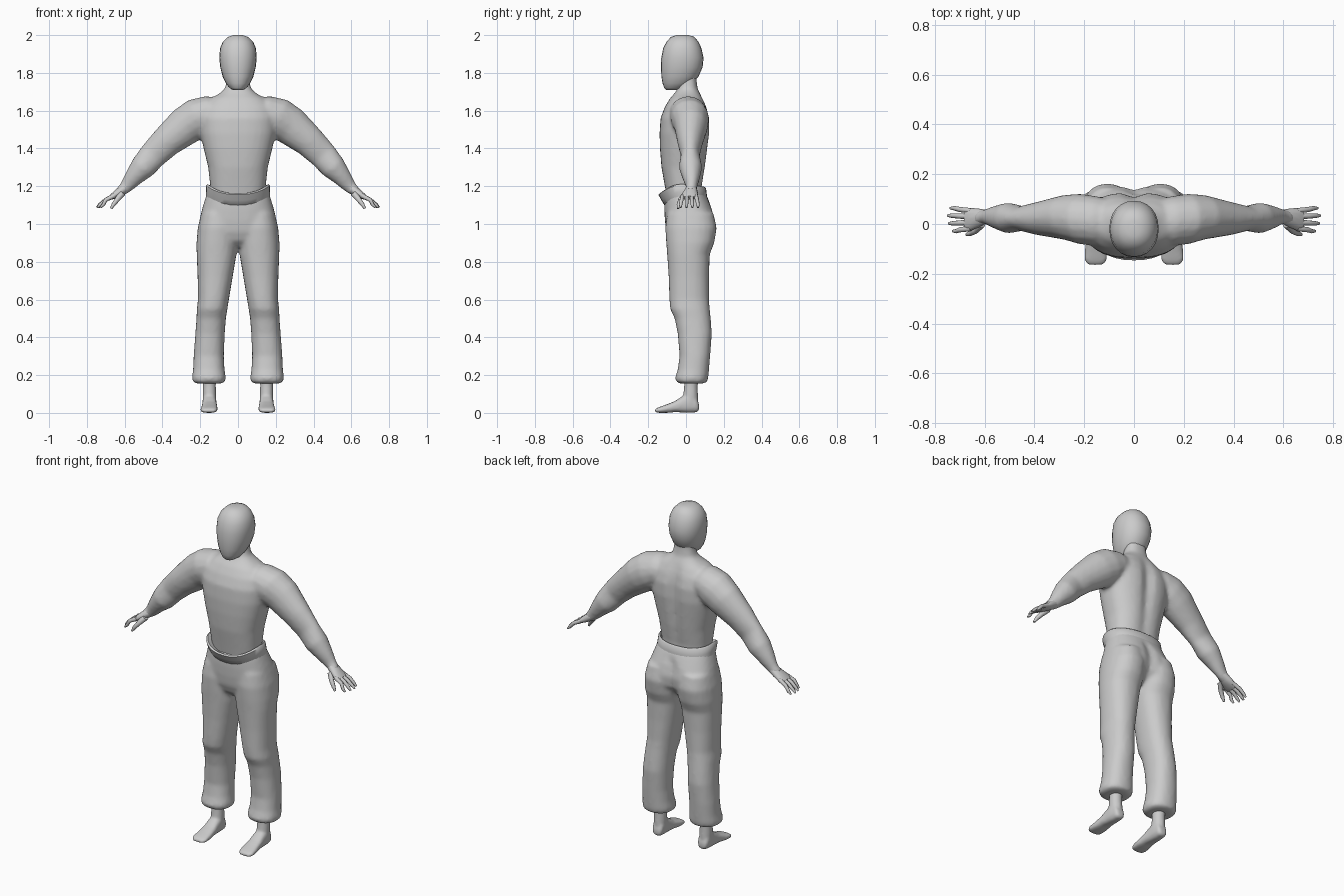
import bpy, bmesh, math
from mathutils import Vector

grey = bpy.data.materials.new("plain grey")
grey.diffuse_color = (0.6, 0.6, 0.6, 1)


def loft(bm, rings, close=False):
    """Skin a list of point rings; cap the ends, or join last to first."""
    vs = [[bm.verts.new(p) for p in r] for r in rings]
    n = len(vs[0])
    pairs = list(zip(vs, vs[1:])) + ([(vs[-1], vs[0])] if close else [])
    for a, b in pairs:
        for i in range(n):
            j = (i + 1) % n
            bm.faces.new((a[i], a[j], b[j], b[i]))
    if not close:
        bm.faces.new(vs[0][::-1])
        bm.faces.new(vs[-1])


def sup(t, p):
    c, s = math.cos(t), math.sin(t)
    return (math.copysign(abs(c) ** (2 / p), c), math.copysign(abs(s) ** (2 / p), s))


def level(z, x0, x1, y0, y1, n=24, p=2.3, spine=0.0, dip=0.0):
    """Horizontal section with optional spine groove and front dip."""
    pts = []
    for i in range(n):
        c, s = sup(2 * math.pi * i / n, p)
        x, y = (x0 + x1) / 2 + c * (x1 - x0) / 2, (y0 + y1) / 2 + s * (y1 - y0) / 2
        if s > 0:
            y -= spine * math.exp(-(x / 0.035) ** 2)
        pts.append(Vector((x, y, z - dip * max(0, -s) ** 2 - 0.3 * dip * max(0, s))))
    return pts


def limb(path, side, n=16):
    """Sections square to a path of (x, y, z, half depth, half thickness)."""
    rings = []
    for k, (x, y, z, d, h) in enumerate(path):
        a, b = path[max(0, k - 1)], path[min(len(path) - 1, k + 1)]
        t = Vector((b[0] - a[0], 0, b[2] - a[2])).normalized()
        ring = []
        for i in range(n):
            c, s = sup(2 * math.pi * i / n, 2)
            ring.append(Vector((side * (x - t.z * s * h), y + c * d, z + t.x * s * h)))
        rings.append(ring)
    return rings


def finish(name, bm, voxel=0, angle=60):
    bmesh.ops.recalc_face_normals(bm, faces=bm.faces)
    me = bpy.data.meshes.new(name)
    bm.to_mesh(me)
    bm.free()
    me.materials.append(grey)
    ob = bpy.data.objects.new(name, me)
    bpy.context.collection.objects.link(ob)
    bpy.context.view_layer.objects.active = ob
    ob.select_set(True)
    bpy.ops.object.shade_smooth_by_angle(angle=math.radians(angle))
    ob.select_set(False)
    if voxel:  # fuse overlapping volumes into one soft skin
        m = ob.modifiers.new("fuse", 'REMESH')
        m.mode, m.voxel_size, m.use_smooth_shade = 'VOXEL', voxel, True
        m = ob.modifiers.new("soften", 'SMOOTH')
        m.factor, m.iterations = 0.5, 5
    return ob


# upper body: torso, neck and both arms
bm = bmesh.new()
torso = [(1.10, .140, -.095, .085, .006), (1.20, .147, -.112, .088, .010),
         (1.30, .158, -.130, .105, .014), (1.40, .182, -.138, .118, .018),
         (1.48, .200, -.140, .128, .022), (1.56, .205, -.135, .128, .022),
         (1.62, .190, -.112, .112, .014), (1.665, .145, -.085, .090, .006),
         (1.69, .100, -.062, .075, 0), (1.715, .070, -.045, .062, 0),
         (1.76, .060, -.035, .056, 0), (1.82, .058, -.035, .058, 0)]
loft(bm, [level(z, -w, w, f, b, 32, 2.4, g) for z, w, f, b, g in torso])
arm = [(.08, .01, 1.59, .085, .075), (.15, .012, 1.585, .100, .095), (.215, .02, 1.56, .102, .108),
       (.28, .027, 1.518, .090, .103), (.38, .022, 1.435, .068, .084),
       (.45, .022, 1.365, .050, .075), (.505, .024, 1.30, .062, .068),
       (.55, .027, 1.25, .048, .051), (.595, .03, 1.195, .029, .035), (.625, .025, 1.17, .030, .027)]
for side in (-1, 1):
    loft(bm, limb(arm, side))
finish("upper_body", bm, 0.011)

# head, a smooth egg with a flat jaw
bm = bmesh.new()
head = [(2.0, .025, -.05, .015), (1.99, .055, -.08, .045), (1.965, .080, -.103, .066),
        (1.93, .095, -.121, .082), (1.88, .099, -.131, .093), (1.83, .094, -.133, .088),
        (1.78, .081, -.130, .066), (1.745, .064, -.124, .035), (1.72, .045, -.115, .0),
        (1.71, .028, -.105, -.04)]
loft(bm, [level(z, -w, w, f, b, 24, 2.15) for z, w, f, b in head])
finish("head", bm)

# hands: palm, four fingers and a thumb
for side, label in ((-1, "left"), (1, "right")):
    bm = bmesh.new()
    loft(bm, limb([(.59, .03, 1.195, .026, .028), (.625, .024, 1.17, .038, .024),
                   (.66, .018, 1.148, .047, .017), (.678, .018, 1.138, .044, .011)], side, 12))
    for k, (y, tip) in enumerate(((-.018, .728), (.006, .744), (.030, .748), (.053, .738))):
        ty = y + (k - 1.5) * .007
        loft(bm, limb([(.655, y, 1.15, .011, .012), (.70, (y + ty) / 2, 1.128, .0105, .011),
                       (tip - .015, ty, 1.102, .009, .009), (tip, ty, 1.087, .005, .005)], side, 8))
    loft(bm, limb([(.61, .0, 1.165, .016, .018), (.635, -.026, 1.135, .014, .014),
                   (.658, -.038, 1.105, .011, .011), (.672, -.042, 1.082, .006, .006)], side, 8))
    finish(label + "_hand", bm)

# trousers: hips and both legs
bm = bmesh.new()
hips = [(1.185, .158, -.110, .098), (1.14, .172, -.114, .115), (1.08, .190, -.115, .142),
        (1.02, .203, -.112, .156), (.96, .205, -.105, .150), (.91, .190, -.085, .115),
        (.88, .15, -.05, .07)]
loft(bm, [level(z, -w, w, f, b, 32, 2.4, .02 if z < 1.1 else 0, .04 if z > 1.18 else 0)
          for z, w, f, b in hips])
leg = [(1.06, .01, .195, -.10, .145), (.98, .0, .213, -.110, .163), (.90, .002, .220, -.105, .150),
       (.84, .008, .219, -.100, .126), (.72, .028, .214, -.092, .122), (.60, .048, .212, -.088, .122),
       (.55, .056, .218, -.084, .126), (.50, .064, .220, -.060, .131), (.42, .070, .226, -.044, .137),
       (.30, .075, .235, -.034, .128), (.23, .071, .238, -.044, .122),
       (.185, .064, .244, -.058, .118), (.165, .068, .240, -.052, .112), (.155, .085, .22, -.035, .095)]
for side in (-1, 1):
    loft(bm, [level(z, side * i, side * o, f, b, 24, 2.25) for z, i, o, f, b in leg])
finish("trousers", bm, 0.011)

# waistband, flared and dipping at the front
bm = bmesh.new()
band = [(1.145, .170, -.112, .112, .05), (1.17, .170, -.130, .110, .045), (1.205, .168, -.146, .106, .05),
        (1.212, .160, -.138, .098, .05), (1.19, .140, -.100, .080, .05), (1.14, .145, -.100, .085, .05)]
loft(bm, [level(z, -w, w, f, b, 32, 2.3, 0, d) for z, w, f, b, d in band], close=True)
finish("waistband", bm, angle=50)

# bare feet with ankles
foot = [(.069, .128, .172, .012, .045), (.055, .118, .182, .003, .085), (.02, .114, .188, .0, .11),
        (-.02, .113, .189, .002, .088), (-.06, .110, .192, .004, .062), (-.10, .107, .197, .0, .046),
        (-.14, .108, .200, .0, .032), (-.158, .115, .193, .002, .024), (-.165, .13, .18, .006, .016)]
for side, label in ((-1, "left"), (1, "right")):
    bm = bmesh.new()
    rings = []
    for y, i, o, lo, hi in foot:
        flat = level(y, side * i, side * o, lo, hi, 16, 2.6)
        rings.append([Vector((v.x, v.z, v.y)) for v in flat])
    loft(bm, rings)
    shin = [(.04, .116, .186, -.02, .066), (.09, .115, .187, -.016, .064),
            (.14, .117, .186, -.010, .062), (.25, .115, .19, -.01, .075)]
    loft(bm, [level(z, side * i, side * o, f, b, 16, 2) for z, i, o, f, b in shin])
    finish(label + "_foot", bm, 0.007)
